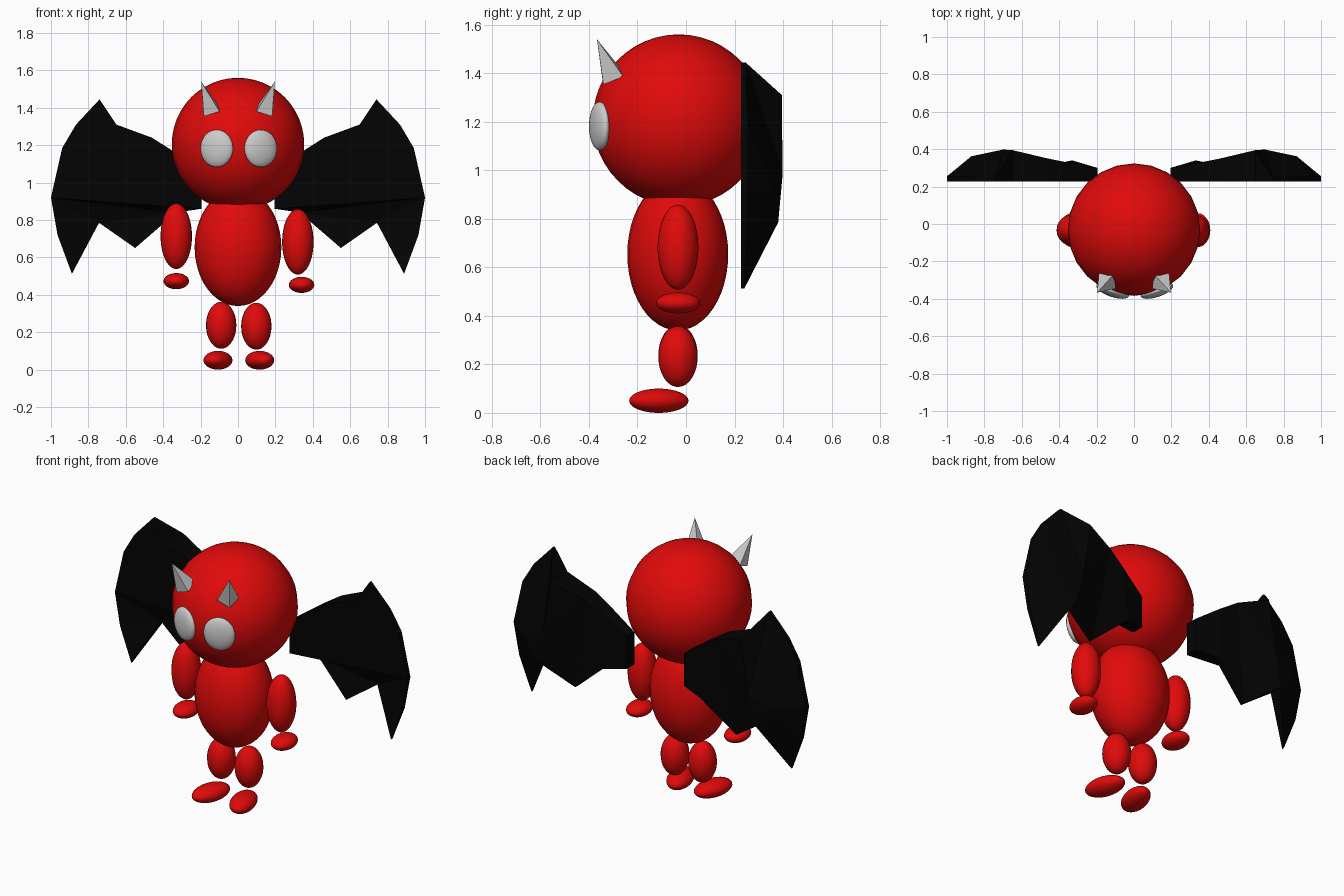
import bpy, bmesh
from math import radians
from mathutils import Vector, Quaternion

if "Cube" in bpy.data.objects:
    bpy.data.objects.remove(bpy.data.objects["Cube"])


def material(name, color):
    m = bpy.data.materials.new(name)
    m.diffuse_color = color
    m.use_nodes = True
    m.node_tree.nodes["Principled BSDF"].inputs["Base Color"].default_value = m.diffuse_color
    return m


RED = material("red", (0.75, 0.003, 0.003, 1))
BLACK = material("black", (0.001, 0.001, 0.001, 1))


def ellipsoid(name, center, radii, mat=None, turn=0, segments=24, rings=24):
    bpy.ops.mesh.primitive_uv_sphere_add(segments=segments, ring_count=rings, radius=1,
                                         location=center, rotation=(0, 0, radians(turn)))
    ob = bpy.context.object
    ob.name = name
    ob.scale = radii
    bpy.ops.object.shade_smooth()
    if mat:
        ob.data.materials.append(mat)
    return ob


def horn(name, base, tip, radius):
    base, tip = Vector(base), Vector(tip)
    axis = tip - base
    bpy.ops.mesh.primitive_cone_add(vertices=4, radius1=radius, depth=axis.length,
                                    location=(base + tip) / 2)
    ob = bpy.context.object
    ob.name = name
    # aim along the axis, with one flat side to the front
    aim = Vector((0, 0, 1)).rotation_difference(axis)
    ob.rotation_euler = (aim @ Quaternion((0, 0, 1), radians(45))).to_euler()


# wing outline: x, z, front depth, back depth; the last two are the bulge at the back
F = 0.226
OUTLINE = [(.195, 1.06, F, .30), (.35, 1.17, F, .328), (.46, 1.24, F, .35),
           (.65, 1.31, F, .395), (.74, 1.445, F, .245), (.866, 1.31, F, .25),
           (.94, 1.185, F, .255), (1.0, .92, F, .255), (.965, .72, F, .25),
           (.888, .512, F, .24), (.743, .785, .30, .38), (.55, .65, .27, .295),
           (.33, .84, .315, .34), (.195, .86, F, .30)]
BULGE = [(.87, .362, .92), (.70, .398, .98)]
FRONT = [(0, 1, 2, 3, 4, 5, 6, 7, 13), (13, 12, 7), (12, 10, 7), (12, 11, 10),
         (10, 9, 8), (10, 8, 7)]
A, B = 14, 15
BACK = [(0, 1, 12, 13), (1, 2, 11, 12), (2, 10, 11), (2, B, 10), (2, 3, B), (3, 4, B),
        (4, 5, B), (5, A, B), (5, 6, A), (6, 7, A), (7, 8, A), (8, 9, A), (9, 10, A), (10, B, A)]


def wing(name, side):
    bm = bmesh.new()
    front = [bm.verts.new((side * x, y, z)) for x, z, y, _ in OUTLINE]
    back = [bm.verts.new((side * x, y, z)) for x, z, _, y in OUTLINE]
    back += [bm.verts.new((side * x, y, z)) for x, y, z in BULGE]
    for p in FRONT:
        bm.faces.new([front[i] for i in p])
    for p in BACK:
        bm.faces.new([back[i] for i in p])
    n = len(OUTLINE)
    for i in range(n):
        j = (i + 1) % n
        bm.faces.new((front[i], back[i], back[j], front[j]))
    bmesh.ops.recalc_face_normals(bm, faces=bm.faces)
    me = bpy.data.meshes.new(name)
    bm.to_mesh(me)
    bm.free()
    me.materials.append(BLACK)
    bpy.context.collection.objects.link(bpy.data.objects.new(name, me))


# head and torso
ellipsoid("head", (0, -.03, 1.206), (.354, .354, .354), RED)
ellipsoid("torso", (0, -.034, .654), (.232, .208, .314), RED)

# limbs: the two sides sit at slightly different heights
for side, label, arm, hand, leg, foot in (
        (1, "left", (.32, .683), (.34, .453), (.098, .232), .116),
        (-1, "right", (.33, .713), (.33, .473), (.09, .237), .107)):
    ellipsoid(label + "_arm", (side * arm[0], -.033, arm[1]), (.084, .084, .175), RED)
    ellipsoid(label + "_hand", (side * hand[0], -.033, hand[1]), (.068, .091, .043), RED)
    ellipsoid(label + "_leg", (side * leg[0], -.033, leg[1]), (.081, .081, .125), RED)
    ellipsoid(label + "_foot", (side * foot, -.112, .05), (.072, .126, .05), RED, turn=side * 16)

    # eyes, horns and wings
    eye_x = .122 if side > 0 else -.114
    ellipsoid(label + "_eye", (eye_x, -.356, 1.182), (.092, .034, .1), turn=side * 19)
    horn(label + "_horn", (side * .143, -.302, 1.383), (side * .197, -.367, 1.54), .062)
    wing(label + "_wing", side)
